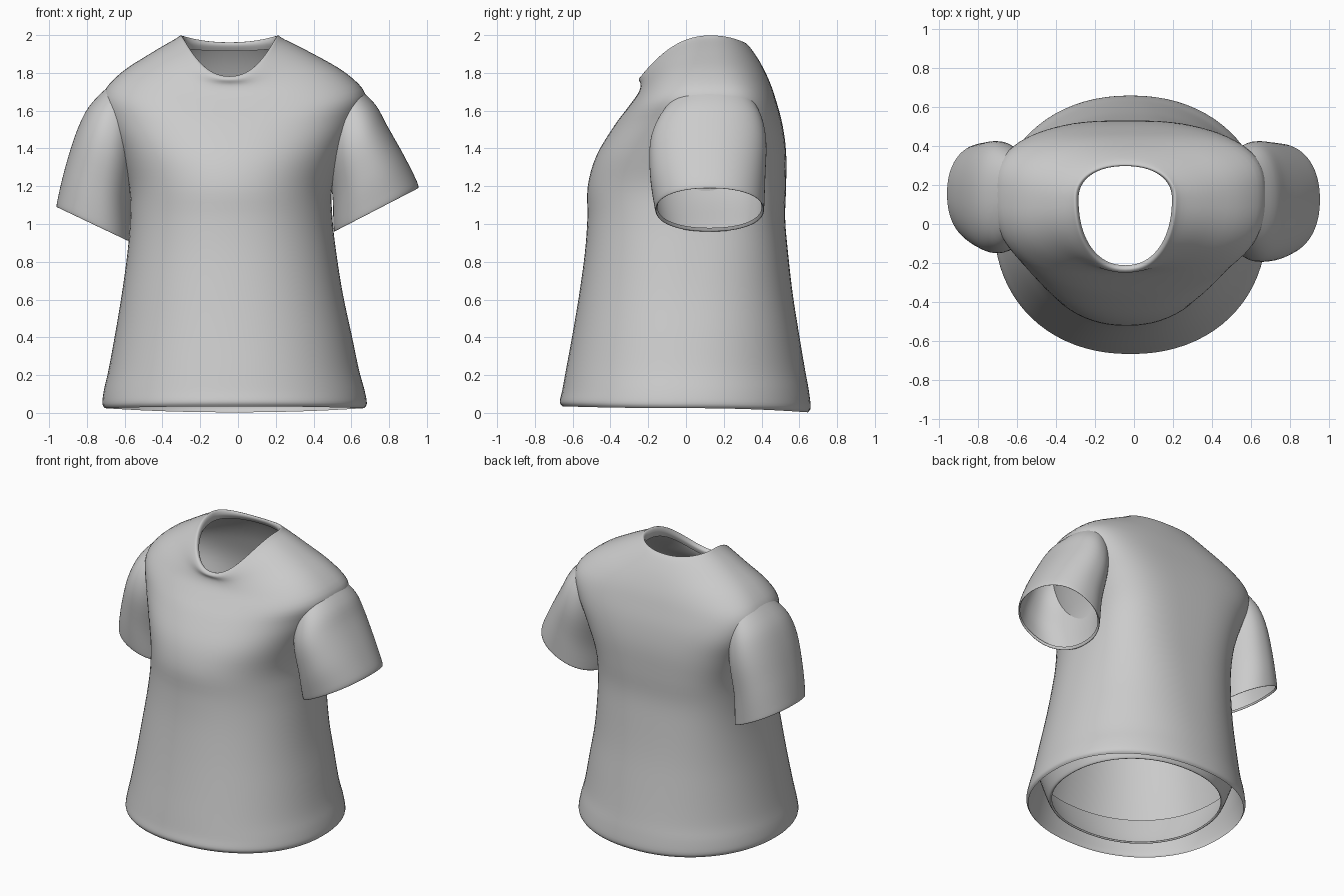
import bpy, bmesh, math

SEG = 80


def catmull(rows, steps):
    """Smooth a list of parameter rows, passing through every row."""
    out = []
    for i in range(len(rows) - 1):
        a, b, c, d = (rows[max(i - 1, 0)], rows[i], rows[i + 1], rows[min(i + 2, len(rows) - 1)])
        for k in range(steps):
            t = k / steps
            out.append([0.5 * (2 * q + (r - p) * t + (2 * p - 5 * q + 4 * r - s) * t * t
                               + (3 * q - p - 3 * r + s) * t ** 3) for p, q, r, s in zip(a, b, c, d)])
    out.append(list(rows[-1]))
    return out


def ring(row):
    """Ring from left (x,z), right (x,z), side y, front (y,z), back (y,z), front/back roundness."""
    xl, zl, xr, zr, ys, yf, zf, yb, zb, pf, pb = row
    pts = []
    for i in range(SEG):
        a = 2 * math.pi * i / SEG
        c, s = math.cos(a), math.sin(a)
        e = 2 / (pb if s > 0 else pf)
        cc = math.copysign(abs(c) ** e, c)
        ss = math.copysign(abs(s) ** e, s)
        zm = (zl + zr) / 2
        z = zm + cc * (zr - zl) / 2 + s * s * ((zb if s > 0 else zf) - zm)
        pts.append(((xl + xr) / 2 + cc * (xr - xl) / 2,
                    ys + ss * ((yb - ys) if s > 0 else (ys - yf)), z))
    return pts


def loft(name, rows, steps=4):
    bm = bmesh.new()
    loops = [[bm.verts.new(p) for p in ring(r)] for r in catmull(rows, steps)]
    for a, b in zip(loops, loops[1:]):
        for i in range(SEG):
            j = (i + 1) % SEG
            bm.faces.new((a[i], a[j], b[j], b[i]))
    bmesh.ops.recalc_face_normals(bm, faces=bm.faces)
    me = bpy.data.meshes.new(name)
    bm.to_mesh(me)
    bm.free()
    for p in me.polygons:
        p.use_smooth = True
    ob = bpy.data.objects.new(name, me)
    bpy.context.collection.objects.link(ob)
    return ob


def level(xl, xr, yf, yb, z, zf=None, zb=None, ys=0.0, pf=2.15, pb=2.15):
    return (xl, z, xr, z, ys, yf, z if zf is None else zf, yb, z if zb is None else zb, pf, pb)


# Shirt body: flared skirt, chest, sloping shoulders, rolled neckline
loft("shirt_body", [
    level(-.705, .668, -.655, .645, .025, .035, .003),
    level(-.718, .682, -.668, .66, .05, .06, .03),
    level(-.71, .67, -.655, .65, .12),
    level(-.685, .64, -.635, .63, .23),
    level(-.65, .60, -.60, .598, .42, pb=2.25),
    level(-.615, .555, -.565, .565, .63, pb=2.4),
    level(-.585, .52, -.535, .54, .85, ys=.02, pb=2.6),
    level(-.572, .50, -.522, .525, 1.03, ys=.05, pb=2.8),
    level(-.578, .50, -.52, .53, 1.2, ys=.08, pb=3),
    level(-.63, .56, -.475, .53, 1.38, 1.36, 1.38, .11, 2.2, 3.1),
    level(-.70, .64, -.38, .51, 1.55, 1.52, 1.53, .14, 2.3, 3.1),
    level(-.715, .675, -.305, .475, 1.685, 1.62, 1.66, .15, 2.5, 2.9),
    level(-.62, .57, -.255, .44, 1.80, 1.69, 1.76, .14, 2.6, 2.6),
    level(-.46, .39, -.24, .39, 1.905, 1.735, 1.86, .13, 2.4, 2.3),
    level(-.335, .245, -.25, .335, 1.978, 1.765, 1.94, .13, 2.2, 2.2),
    level(-.30, .21, -.232, .305, 1.998, 1.782, 1.962, .13, 2.2, 2.2),
    level(-.285, .195, -.212, .298, 1.965, 1.765, 1.945, .13, 2.2, 2.2),
    level(-.295, .205, -.222, .315, 1.93, 1.73, 1.915, .13, 2.2, 2.2),
])

# Hem fold: loose turned-up band that meets the body wall from inside
loft("hem_fold", [
    level(-.57, .535, -.525, .53, .07),
    level(-.555, .52, -.51, .515, .06),
    level(-.57, .535, -.525, .53, .055),
    level(-.60, .56, -.555, .555, .12),
    level(-.66, .61, -.61, .605, .28),
])


# Sleeves: rows of outer (x,z), inner (x,z), front y, back y
def sleeve(name, rows):
    full = []
    for xo, zo, xi, zi, yf, yb in rows:
        zm = (zo + zi) / 2
        full.append((xi, zi, xo, zo, (yf + yb) / 2, yf, zm, yb, zm, 2.2, 2.2))
    loft(name, full)


sleeve("right_sleeve", [
    (.945, 1.20, .52, .98, -.15, .40),
    (.955, 1.19, .51, .96, -.16, .412),
    (.945, 1.23, .505, 1.0, -.17, .415),
    (.88, 1.36, .50, 1.15, -.19, .42),
    (.79, 1.52, .47, 1.34, -.19, .425),
    (.725, 1.635, .46, 1.49, -.14, .40),
    (.62, 1.735, .47, 1.61, -.05, .34),
])
sleeve("left_sleeve", [
    (-.95, 1.10, -.58, .925, -.09, .40),
    (-.96, 1.09, -.57, .905, -.10, .412),
    (-.955, 1.13, -.57, .95, -.11, .415),
    (-.92, 1.28, -.57, 1.12, -.13, .42),
    (-.86, 1.475, -.54, 1.34, -.15, .425),
    (-.79, 1.62, -.53, 1.49, -.12, .40),
    (-.68, 1.735, -.53, 1.61, -.04, .34),
])
